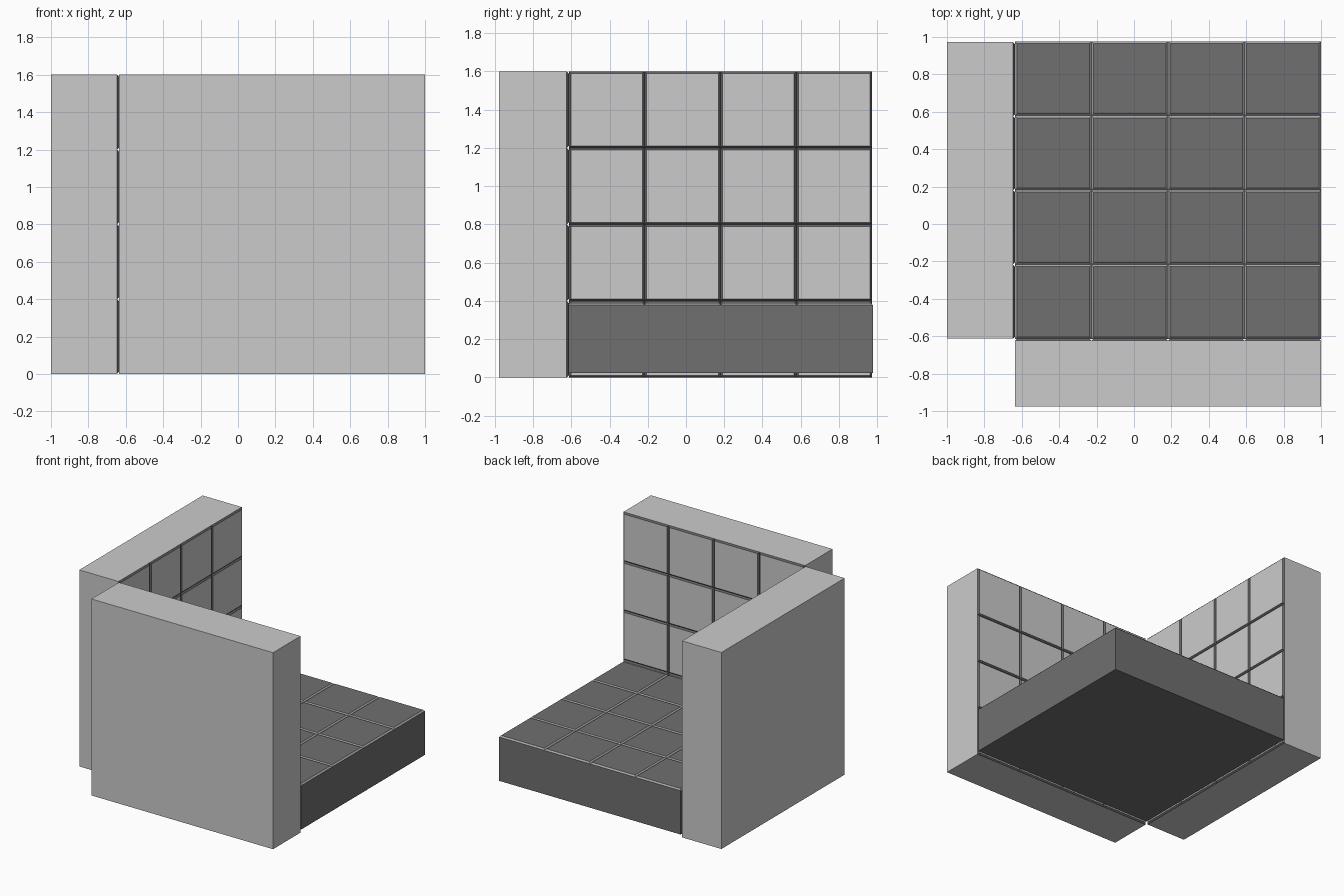
import bpy, bmesh
from mathutils import Matrix

if "Cube" in bpy.data.objects:
    bpy.data.objects.remove(bpy.data.objects["Cube"])

TILES = 4        # tiles per side
BEVEL = 0.011    # width and depth of each tile chamfer


def material(name, value):
    mat = bpy.data.materials.new(name)
    mat.diffuse_color = (value, value, value, 1)
    mat.use_nodes = True
    mat.node_tree.nodes["Principled BSDF"].inputs["Base Color"].default_value = mat.diffuse_color
    return mat


def tiled_panel(name, lo, hi, normal_axis, body_mat, seam_mat):
    """Box from lo to hi whose +normal_axis face is split into chamfered tiles."""
    ua, va, wa = (normal_axis + 1) % 3, (normal_axis + 2) % 3, normal_axis
    size = [hi[i] - lo[i] for i in range(3)]
    bm = bmesh.new()
    bmesh.ops.create_grid(bm, x_segments=TILES, y_segments=TILES, size=0.5)
    for v in bm.verts:
        v.co = ((v.co.x + 0.5) * size[ua], (v.co.y + 0.5) * size[va], size[wa] - BEVEL)
    bm.normal_update()
    # plain sides and back
    tiles = bm.faces[:]
    border = [e for e in bm.edges if e.is_boundary]
    ext = bmesh.ops.extrude_edge_only(bm, edges=border)["geom"]
    for v in (g for g in ext if isinstance(g, bmesh.types.BMVert)):
        v.co.z = 0
    rim = [g for g in ext if isinstance(g, bmesh.types.BMEdge) and g.is_boundary]
    bmesh.ops.contextual_create(bm, geom=rim)
    bmesh.ops.recalc_face_normals(bm, faces=bm.faces[:])
    # raised tiles with contrasting chamfers
    seams = bmesh.ops.inset_individual(bm, faces=tiles, thickness=BEVEL, depth=BEVEL,
                                       use_even_offset=True)["faces"]
    for f in seams:
        f.material_index = 1
    # turn local (u, v, normal) into world axes
    turn = Matrix(((0,) * 4,) * 4)
    turn[ua][0] = turn[va][1] = turn[wa][2] = turn[3][3] = 1
    bm.transform(Matrix.Translation(lo) @ turn)
    mesh = bpy.data.meshes.new(name)
    bm.to_mesh(mesh)
    bm.free()
    mesh.materials.append(body_mat)
    mesh.materials.append(seam_mat)
    obj = bpy.data.objects.new(name, mesh)
    bpy.context.collection.objects.link(obj)
    return obj


wall_grey = material("wall_grey", 0.8)
wall_seam = material("wall_seam", 0.12)
floor_dark = material("floor_dark", 0.16)
floor_seam = material("floor_seam", 0.4)

# two upright walls and the floor slab between them
tiled_panel("left_wall", (-1, -0.613, 0), (-0.636, 0.973, 1.6), 0, wall_grey, wall_seam)
tiled_panel("front_wall", (-0.636, -0.977, 0), (1, -0.613, 1.6), 1, wall_grey, wall_seam)
tiled_panel("floor", (-0.636, -0.615, 0.022), (1, 0.977, 0.39), 2, floor_dark, floor_seam)
